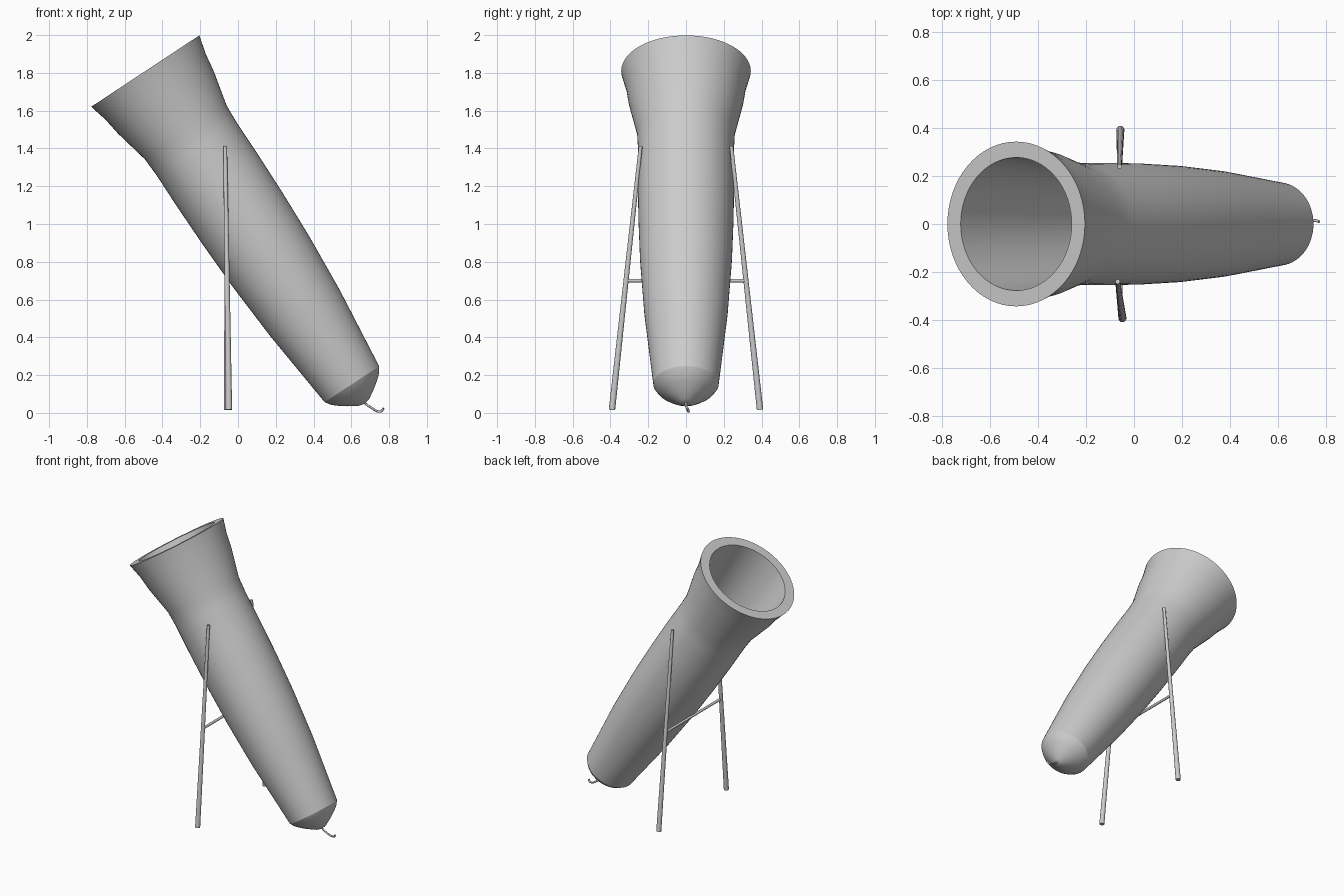
import bpy, bmesh, math
from mathutils import Vector, Matrix

if "Cube" in bpy.data.objects:
    bpy.data.objects.remove(bpy.data.objects["Cube"])

BASE = Vector((0.603, 0, 0.152))
AXIS = Vector((-0.551, 0, 0.835)).normalized()


def finish(name, bm, angle=30):
    bmesh.ops.recalc_face_normals(bm, faces=bm.faces)
    me = bpy.data.meshes.new(name)
    bm.to_mesh(me)
    bm.free()
    ob = bpy.data.objects.new(name, me)
    bpy.context.collection.objects.link(ob)
    bpy.ops.object.select_all(action='DESELECT')
    ob.select_set(True)
    bpy.context.view_layer.objects.active = ob
    bpy.ops.object.shade_smooth_by_angle(angle=math.radians(angle))
    return ob


def lathe(name, profile, segs=64):
    """Spin (radius, height) points around the tilted tube axis."""
    bm = bmesh.new()
    vs = [bm.verts.new((r, 0, h)) for r, h in profile]
    edges = [bm.edges.new(p) for p in zip(vs, vs[1:])]
    bmesh.ops.spin(bm, geom=vs + edges, cent=(0, 0, 0), axis=(0, 0, 1),
                   angle=math.tau, steps=segs, use_merge=True)
    bmesh.ops.remove_doubles(bm, verts=bm.verts, dist=1e-5)
    rot = Vector((0, 0, 1)).rotation_difference(AXIS).to_matrix().to_4x4()
    bm.transform(Matrix.Translation(BASE) @ rot)
    return finish(name, bm)


def rod(name, a, b, ra, rb, segs=16):
    a, b = Vector(a), Vector(b)
    d = b - a
    bm = bmesh.new()
    bmesh.ops.create_cone(bm, cap_ends=True, segments=segs, radius1=ra, radius2=rb, depth=d.length)
    rot = Vector((0, 0, 1)).rotation_difference(d).to_matrix().to_4x4()
    bm.transform(Matrix.Translation((a + b) / 2) @ rot)
    return finish(name, bm)


# Hollow flared tube: outside, flat rim, tapered bore, bore floor
lathe("tube", [
    (0.173, 0), (0.221, 0.452), (0.243, 0.78), (0.252, 1.05), (0.255, 1.30),
    (0.254, 1.49), (0.259, 1.597), (0.303, 1.79), (0.317, 1.885), (0.343, 1.986),
    (0.277, 1.986), (0.238, 1.50), (0.14, 0.05), (0, 0.05)])

# Pointed end cap
lathe("end_cap", [(0.173, 0), (0.151, -0.032), (0.122, -0.057),
                  (0.085, -0.084), (0.035, -0.115), (0, -0.125)])

# Splayed support legs and the bar between them
for side, label, top_x, foot_x in ((1, "back", -0.06, -0.057), (-1, "front", -0.068, -0.048)):
    rod(label + "_leg", (foot_x, side * 0.392, 0.016), (top_x, side * 0.24, 1.412), 0.017, 0.010)
rod("cross_bar", (-0.056, -0.315, 0.70), (-0.056, 0.315, 0.70), 0.009, 0.009)

# Curled cord at the tip
cu = bpy.data.curves.new("fuse", 'CURVE')
cu.dimensions = '3D'
cu.bevel_depth = 0.006
cu.bevel_resolution = 2
cu.use_fill_caps = True
sp = cu.splines.new('BEZIER')
pts = [(0.655, 0, 0.065), (0.70, 0.002, 0.031), (0.755, 0.014, 0.008), (0.771, 0.009, 0.024)]
sp.bezier_points.add(len(pts) - 1)
for bp, co in zip(sp.bezier_points, pts):
    bp.co = co
    bp.handle_left_type = bp.handle_right_type = 'AUTO'
bpy.context.collection.objects.link(bpy.data.objects.new("fuse", cu))
